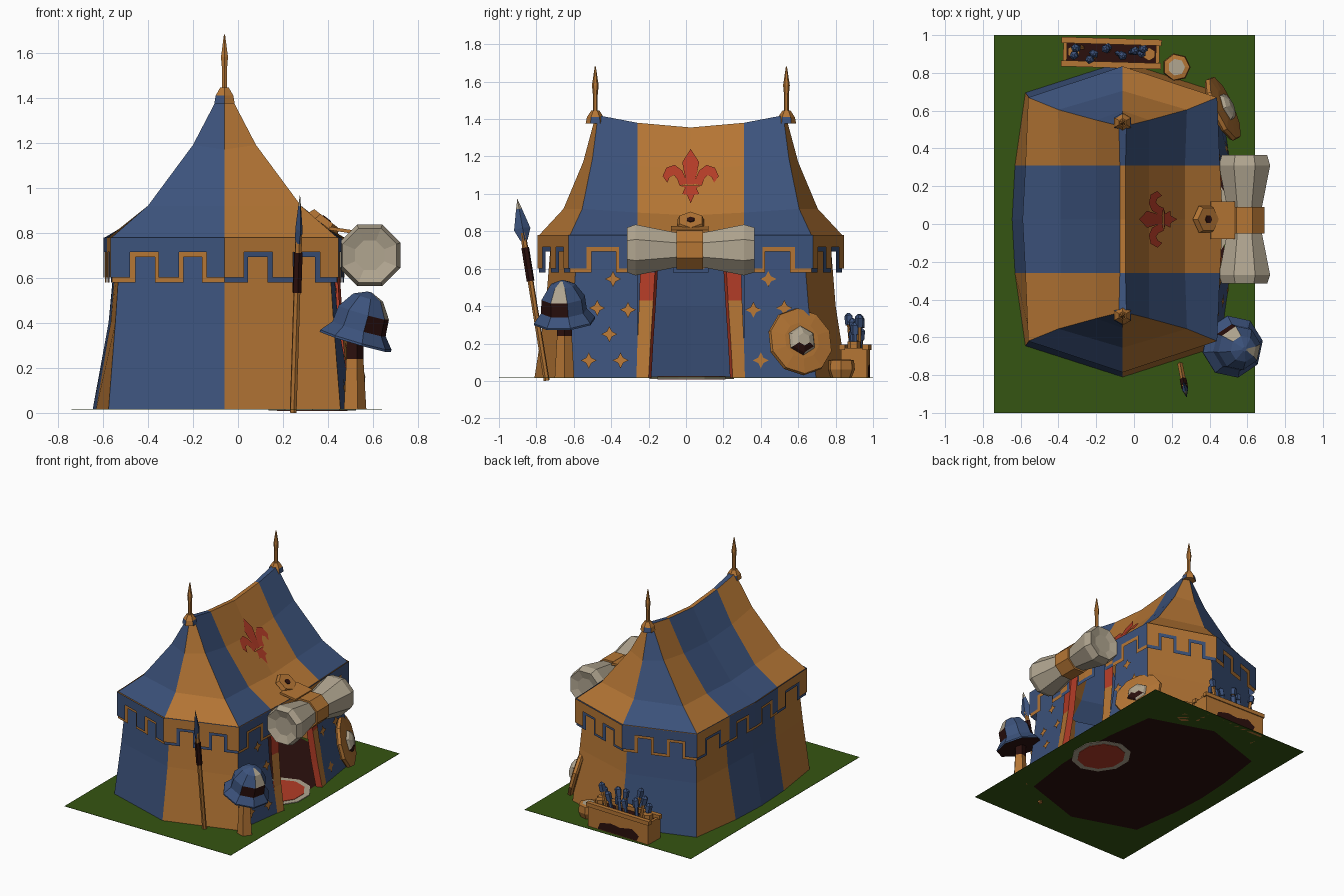
import bpy, math, random
from mathutils import Vector, Matrix
from mathutils.bvhtree import BVHTree

if "Cube" in bpy.data.objects:
    bpy.data.objects.remove(bpy.data.objects["Cube"], do_unlink=True)
random.seed(4)

ORANGE, BLUE, GREEN, DARK, RED, PALE = range(6)
MATS = []
for label, col in (("ochre canvas", (.46, .18, .035)), ("blue canvas", (.045, .085, .2)),
                   ("grass green", (.036, .09, .006)), ("dark brown", (.024, .005, .004)),
                   ("red cloth", (.45, .045, .02)), ("pale linen", (.44, .38, .28))):
    m = bpy.data.materials.new(label)
    m.use_nodes = True
    m.diffuse_color = (*col, 1)
    bsdf = m.node_tree.nodes["Principled BSDF"]
    bsdf.inputs["Base Color"].default_value = (*col, 1)
    bsdf.inputs["Roughness"].default_value = .9
    MATS.append(m)


def build(name, verts, faces, mats, matrix=None):
    """Mesh object; mats is one colour or a colour per face."""
    me = bpy.data.meshes.new(name)
    me.from_pydata([tuple(v) for v in verts], [], faces)
    for m in MATS:
        me.materials.append(m)
    for i, p in enumerate(me.polygons):
        p.material_index = mats if isinstance(mats, int) else mats[i]
    ob = bpy.data.objects.new(name, me)
    if matrix:
        ob.matrix_world = matrix
    bpy.context.scene.collection.objects.link(ob)
    return ob


def aim(loc, axis=(0, 0, 1)):
    return Matrix.Translation(loc) @ Vector(axis).to_track_quat('Z', 'Y').to_matrix().to_4x4()


def lathe(name, prof, n, matrix, mat, rule=None, ends=None, flat=1.0):
    """Faceted turned shape from (radius, height) pairs; rule(ring, side) picks colours."""
    verts = [(r * math.cos(2 * math.pi * (i + .5) / n), flat * r * math.sin(2 * math.pi * (i + .5) / n), h)
             for r, h in prof for i in range(n)]
    faces, mats = [], []
    for j in range(len(prof) - 1):
        for i in range(n):
            k = (i + 1) % n
            faces.append((j*n + i, j*n + k, j*n + n + k, j*n + n + i))
            mats.append(rule(j, i) if rule else mat)
    top = (len(prof) - 1) * n
    faces += [tuple(reversed(range(n))), tuple(range(top, top + n))]
    mats += ends or [mat, mat]
    return build(name, verts, faces, mats, matrix)


def box(name, size, matrix, mat):
    x, y, z = (s / 2 for s in size)
    v = [(a, b, c) for c in (-z, z) for a, b in ((-x, -y), (x, -y), (x, y), (-x, y))]
    f = [(3, 2, 1, 0), (4, 5, 6, 7)] + [(i, (i+1) % 4, (i+1) % 4 + 4, i + 4) for i in range(4)]
    return build(name, v, f, mat, matrix)


# ---- Tent plan: twelve points round the centre, ten striped panels
CX, CY = -.06, .025
STRIPES = [ORANGE, BLUE, ORANGE, ORANGE, BLUE, ORANGE, BLUE, ORANGE, BLUE, BLUE, ORANGE, BLUE]


def ring(apex, corner, mid, centre):
    (ay, az), (cx, cy, cz), (mx, my, mz), (kx, kz) = apex, corner, mid, centre
    q = [(0, -ay, az), (cx, -cy, cz), (mx, -my, mz), (kx, 0, kz), (mx, my, mz), (cx, cy, cz),
         (0, ay, az), (-cx, cy, cz), (-mx, my, mz), (-kx, 0, kz), (-mx, -my, mz), (-cx, -cy, cz)]
    return [Vector((x + CX, y + CY, z)) for x, y, z in q]


def loft(name, rings, skip=(), cap=False):
    verts = [p for r in rings for p in r]
    faces, mats = [], []
    for j in range(len(rings) - 1):
        for i in range(12):
            if i not in skip:
                k = (i + 1) % 12
                faces.append((j*12 + i, j*12 + k, j*12 + 12 + k, j*12 + 12 + i))
                mats.append(STRIPES[i])
    if cap:  # narrow ridge strip
        t = 12 * (len(rings) - 1)
        for i in range(1, 5):
            faces.append((t + i, t + i + 1, t + 11 - i, t + 12 - i))
            mats.append(STRIPES[i])
        faces += [(t, t + 1, t + 11), (t + 5, t + 6, t + 7)]
        mats += [ORANGE, ORANGE]
    build(name, verts, faces, mats)
    return BVHTree.FromPolygons(verts, faces)


Y = .285
eave = ring((.81, .78), (.5, .645, .78), (.515, Y, .78), (.53, .78))
roof = loft("roof", [eave,
                     ring((.68, .92), (.34, .58, .92), (.33, Y, .9), (.33, .885)),
                     ring((.575, 1.17), (.14, .525, 1.19), (.14, Y, 1.15), (.14, 1.13)),
                     ring((.505, 1.43), (.02, .495, 1.42), (.015, Y, 1.38), (.015, 1.355))], cap=True)
foot = ring((.835, .018), (.515, .67, .018), (.57, Y, .018), (.585, .018))
wall = loft("walls", [foot,
                      ring((.775, .4), (.485, .63, .4), (.505, Y, .4), (.515, .4)),
                      ring((.745, .775), (.46, .6, .775), (.475, Y, .775), (.48, .775))], skip=(2, 3))

# ---- Crenellated valance with a contrasting trim layer behind it
for layer, scale, low, high, grow in (("valance", 1.012, .602, .715, 0), ("valance_trim", 1.0, .58, .693, .02)):
    verts, faces, mats = [], [], []
    for i in range(12):
        p, q = eave[i], eave[(i + 1) % 12]
        gaps = ((.17, .42), (.6, .84)) if i in (0, 5, 6, 11) else ((.26, .74),)
        g = grow / (q - p).length
        path = [(0, .78), (0, low)]
        for a, b in gaps:
            path += [(a + g, low), (a + g, high), (b - g, high), (b - g, low)]
        path += [(1, low), (1, .78)]
        start = len(verts)
        for t, z in path:
            w = p.lerp(q, t)
            verts.append((CX + (w.x - CX) * scale, CY + (w.y - CY) * scale, z))
        faces.append(tuple(range(start, len(verts))))
        mats.append(STRIPES[i] if not grow else 1 - STRIPES[i])
    build(layer, verts, faces, mats)

# ---- Door curtains drawn aside, red lining at the top
for s, side in ((-1, "right"), (1, "left")):
    rows = ((.018, .512, .29, .225), (.2, .48, .285, .215), (.43, .452, .275, .2), (.775, .43, .265, .18))
    verts = [(x + d, CY + s * y, z) for z, x, a, b in rows for y, d in ((a, 0), (b, .012), (b - .015, -.03))]
    faces = [(3*j + c, 3*j + c + 1, 3*j + c + 4, 3*j + c + 3) for j in range(3) for c in (0, 1)]
    build(side + "_door_curtain", verts, faces, [ORANGE, RED, ORANGE, RED, RED, RED])


# ---- Painted emblems laid on the canvas
def decal(name, tree, shapes, mat):
    verts, faces = [], []
    for shape in shapes:
        start = len(verts)
        for y, z in shape:
            hit = tree.ray_cast(Vector((2, y, z)), Vector((-1, 0, 0)))[0]
            verts.append((hit.x + .009, y, z))
        faces.append(tuple(range(start, len(verts))))
    build(name, verts, faces, mat)


petal = [(0, .145), (.045, .075), (.035, .02), (.018, -.045)]
side_petal = [(.015, -.04), (.045, .03), (.085, .06), (.13, .045), (.15, 0), (.125, -.035),
              (.112, -.005), (.09, .005), (.072, -.015), (.06, -.05)]
tail = [(.06, -.05), (.03, -.062), (.045, -.095), (.02, -.1), (0, -.145)]
flower = [petal + [(-y, z) for y, z in petal[:0:-1]], [(y, z) for y, z in tail] + [(-y, z) for y, z in tail[-2::-1]],
          side_petal, [(-y, z) for y, z in side_petal]]
decal("roof_flower_emblem", roof, [[(CY + y, 1.095 + z) for y, z in s] for s in flower], RED)


def star(y, z):
    return [(y + r * math.cos(a * math.pi / 4), z + r * math.sin(a * math.pi / 4))
            for a in range(8) for r in ((.043, .02)[a % 2],)]


spots = ((-.39, .545), (-.475, .39), (-.31, .38), (-.52, .11), (-.35, .11), (-.41, .25))
decal("wall_stars", wall, [star(CY + s * (y - CY), z) for y, z in spots for s in (1, -1)], ORANGE)

# ---- Ridge finials
for y, end in ((-.485, "front"), (.537, "back")):
    lathe(end + "_finial_collar", [(.052, 1.375), (.045, 1.41), (.022, 1.445)], 6, aim((CX, y, 0)), ORANGE,
          lambda j, i: ORANGE if j or i % 2 else BLUE)
    lathe(end + "_finial", [(.013, 1.42), (.013, 1.53), (.018, 1.58), (.003, 1.68)], 6, aim((CX, y, 0)), ORANGE)

# ---- Ground, tent floor and door rug
box("grass_base", (1.38, 2, .002), aim((-.05, 0, .016)), GREEN)
base = [(CX + (p.x - CX) * .93, CY + (p.y - CY) * .95) for p in foot]
build("tent_floor", [(x, y, z) for z in (.012, .021) for x, y in base],
      [tuple(reversed(range(12))), tuple(range(12, 24))], DARK)
for label, r, h, mat in (("rug_border", .205, .006, PALE), ("rug", .165, .009, RED)):
    lathe(label, [(r, -h), (r, h)], 10, aim((.33, .03, .0165)), mat, flat=1.1)

# ---- Rolled door cloth, its strap and toggle
roll = aim((.585, 0, .7), (0, 1, 0))
lathe("rolled_cloth", [(.07, -.295), (.13, -.315), (.147, -.27), (.1, -.05), (.1, .09), (.147, .31),
                       (.13, .365), (.07, .35)], 8, roll, PALE)
lathe("roll_strap", [(.114, -.05), (.114, .09)], 8, roll, ORANGE)
box("strap_tongue", (.2, .13, .015), aim((.47, .02, .81), (.15, 0, 1)), ORANGE)
toggle = aim((.385, .025, .85), (.62, 0, .8))
lathe("toggle_plate", [(.082, -.015), (.07, .015)], 6, toggle, ORANGE)
lathe("toggle_hole", [(.024, .01), (.022, .019)], 6, toggle, DARK)

# ---- Brimmed helmet on a post
chips = {(2, 5): PALE, (2, 0): PALE, (1, 4): DARK, (1, 5): DARK, (1, 0): DARK, (3, 5): PALE}
lathe("helmet", [(.167, -.015), (.167, -.005), (.125, .045), (.118, .12), (.07, .19), (.012, .215)], 8,
      aim((.525, -.65, .33), (.28, -.06, .96)), BLUE, lambda j, i: chips.get((j - 1, i), BLUE), [DARK, BLUE])
lathe("helmet_post", [(.055, .015), (.042, .24), (.042, .36)], 5, aim((.515, -.65, 0)), ORANGE,
      lambda j, i: DARK if j else ORANGE)

# ---- Spear leaning outward
spear = aim((.245, -.745, .002), (.03, -.155, .96))
lathe("spear_shaft", [(.016, 0), (.016, .54), (.021, .54), (.021, .72), (.016, .72), (.016, .8)], 6, spear, ORANGE,
      lambda j, i: DARK if j in (1, 2, 3) else ORANGE)
build("spear_blade", [(-.016, 0, .76), (.016, 0, .76), (0, -.02, .76), (0, .02, .76), (-.016, 0, .83), (.016, 0, .83),
                      (0, -.045, .82), (0, .045, .82), (-.006, 0, .93), (.006, 0, .93), (0, -.016, .93), (0, .016, .93),
                      (0, 0, .985)],
      [(a + o, b + o, b + o + 4, a + o + 4) for o in (0, 4) for a, b in ((0, 2), (2, 1), (1, 3), (3, 0))]
      + [(8, 10, 12), (10, 9, 12), (9, 11, 12), (11, 8, 12)], [BLUE] * 8 + [PALE] * 4, spear)

# ---- Round shield leaning on the wall
shield = aim((.47, .61, .21), (.88, .39, .25))
lathe("shield", [(.17, -.02), (.185, -.005), (.18, .015), (.1, .025)], 10, shield, ORANGE)
lathe("shield_boss", [(.085, .02), (.07, .04), (.035, .055)], 6, shield, PALE,
      lambda j, i: DARK if (j, i) in ((1, 3), (1, 4), (0, 3)) else PALE)

# ---- Bolt crate behind the tent
crate = Matrix.Translation((-.12, .905, 0)) @ Matrix.Rotation(-.03, 4, 'Z')
for s, side in ((-1, "inner"), (1, "outer")):
    box("crate_plank_" + side, (.5, .02, .16), crate @ aim((0, s * .06, .095)), ORANGE)
    box("crate_rim_" + side, (.53, .032, .03), crate @ aim((0, s * .062, .18)), ORANGE)
    box("crate_end_" + side, (.02, .14, .16), crate @ aim((s * .245, 0, .095)), ORANGE)
    lathe("crate_knob_" + side, [(.035, .13), (.035, .21)], 6, crate @ aim((s * .2, 0, 0)), ORANGE)
box("crate_filling", (.47, .1, .14), crate @ aim((0, 0, .095)), DARK)
patch = [(-.16, .022), (.17, .022), (.15, .07), (.06, .09), (-.02, .08), (-.12, .1), (-.18, .06)]
build("crate_stain", [(x, .073, z) for x, z in patch], [tuple(reversed(range(len(patch))))], DARK, crate)
for k in range(11):
    lean = (random.uniform(-.25, .25), random.uniform(-.12, .12), 1)
    m = crate @ aim((-.18 + .034 * k, random.uniform(-.03, .03), .12), lean)
    h = random.uniform(.13, .24)
    lathe("bolt_%d" % (k + 1), [(.013, 0), (.013, h - .05), (.022, h - .05), (.024, h), (.008, h + .015)], 5, m, BLUE,
          lambda j, i: ORANGE if j == 0 and k % 2 else BLUE)

# ---- Small tub beside the crate
lathe("tub", [(.055, .015), (.075, .06), (.07, .11), (.045, .115)], 7, aim((.225, .83, 0)), ORANGE, None, [ORANGE, PALE])
